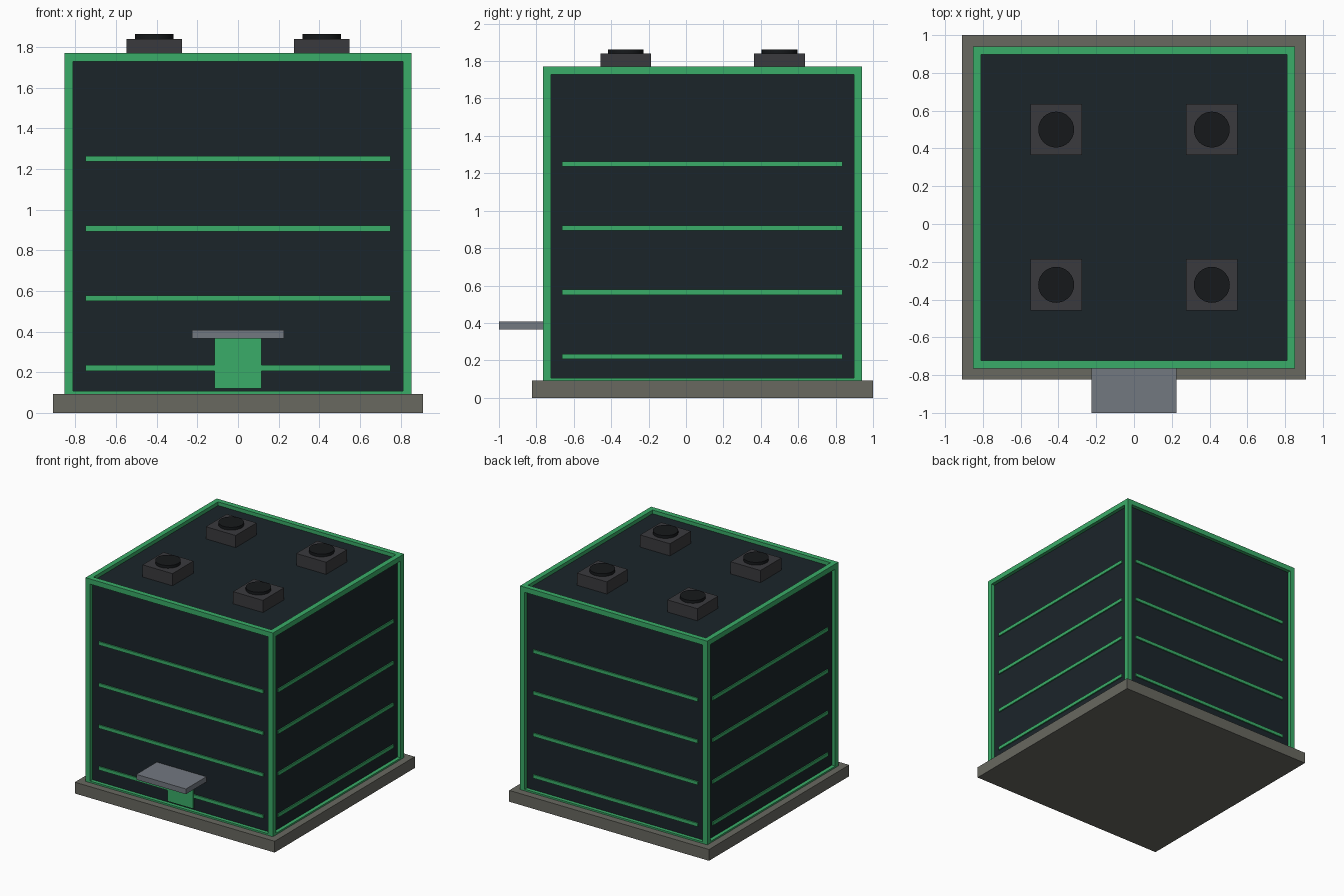
import bpy, bmesh
from mathutils import Matrix, Vector

if "Cube" in bpy.data.objects:
    bpy.data.objects.remove(bpy.data.objects["Cube"])


def material(name, r, g, b):
    m = bpy.data.materials.new(name)
    m.diffuse_color = (r, g, b, 1)
    m.use_nodes = True
    m.node_tree.nodes["Principled BSDF"].inputs["Base Color"].default_value = m.diffuse_color
    return m


GREEN = material("green_trim", 0.042, 0.413, 0.138)
GLASS = material("dark_glass", 0.011, 0.018, 0.023)
STONE = material("stone", 0.138, 0.138, 0.117)
CANOPY = material("canopy_metal", 0.171, 0.188, 0.216)
UNIT = material("unit_metal", 0.042, 0.042, 0.047)
FAN = material("fan_black", 0.008, 0.0095, 0.011)


def finish(name, bm, *mats):
    me = bpy.data.meshes.new(name)
    bm.to_mesh(me)
    bm.free()
    for m in mats:
        me.materials.append(m)
    ob = bpy.data.objects.new(name, me)
    bpy.context.collection.objects.link(ob)
    return ob


def box(name, lo, hi, mat):
    lo, hi = Vector(lo), Vector(hi)
    bm = bmesh.new()
    bmesh.ops.create_cube(bm, size=1, matrix=Matrix.Translation((lo + hi) / 2)
                          @ Matrix.Diagonal((*(hi - lo), 1)))
    return finish(name, bm, mat)


S, CY, TOP = 0.853, 0.088, 1.77    # half width, centre y, roof edge height
RIM, RECESS = 0.06, 0.03

# Ground slab
box("base_slab", (-0.91, -0.823, 0), (0.91, 1.0, 0.093), STONE)

# Tower: cube with a rim on every face and recessed glass panels
bm = bmesh.new()
bmesh.ops.create_cube(bm, size=2 * S, matrix=Matrix.Translation((0, CY, TOP - S)))
panels = bm.faces[:]
bmesh.ops.inset_individual(bm, faces=panels, thickness=RIM)
panels = bmesh.ops.extrude_discrete_faces(bm, faces=panels)["faces"]
for f in panels:
    f.normal_update()
    f.material_index = 1
    bmesh.ops.translate(bm, verts=f.verts[:], vec=-f.normal * RECESS)
bmesh.ops.recalc_face_normals(bm, faces=bm.faces[:])
finish("tower", bm, GREEN, GLASS)

# Floor strips on all four walls
outer, inner = S - 0.02, S - RECESS - 0.01
for i in range(4):
    z0 = 0.207 + i * 0.343
    z1 = z0 + 0.028
    for side, s in (("front", -1), ("back", 1)):
        ys = sorted((CY + s * inner, CY + s * outer))
        box(f"floor_strip_{side}_{i + 1}", (-0.75, ys[0], z0), (0.75, ys[1], z1), GREEN)
    for side, s in (("left", -1), ("right", 1)):
        xs = sorted((s * inner, s * outer))
        box(f"floor_strip_{side}_{i + 1}", (xs[0], CY - 0.75, z0), (xs[1], CY + 0.75, z1), GREEN)

# Entrance door and canopy
box("door", (-0.115, CY - S + 0.015, 0.12), (0.115, CY - inner, 0.367), GREEN)
box("canopy", (-0.226, -1.0, 0.365), (0.226, CY - inner, 0.408), CANOPY)

# Rooftop units with round fan caps
for n, (x, y) in enumerate([(x, y) for x in (-0.412, 0.412) for y in (-0.322, 0.5)], 1):
    box(f"roof_unit_{n}", (x - 0.136, y - 0.136, TOP - RECESS - 0.005),
        (x + 0.136, y + 0.136, 1.84), UNIT)
    bm = bmesh.new()
    bmesh.ops.create_cone(bm, cap_ends=True, segments=32, radius1=0.095, radius2=0.095,
                          depth=0.03, matrix=Matrix.Translation((x, y, 1.848)))
    fan = finish(f"fan_cap_{n}", bm, FAN)
    bpy.context.view_layer.objects.active = fan
    fan.select_set(True)
    bpy.ops.object.shade_smooth_by_angle()
    fan.select_set(False)
